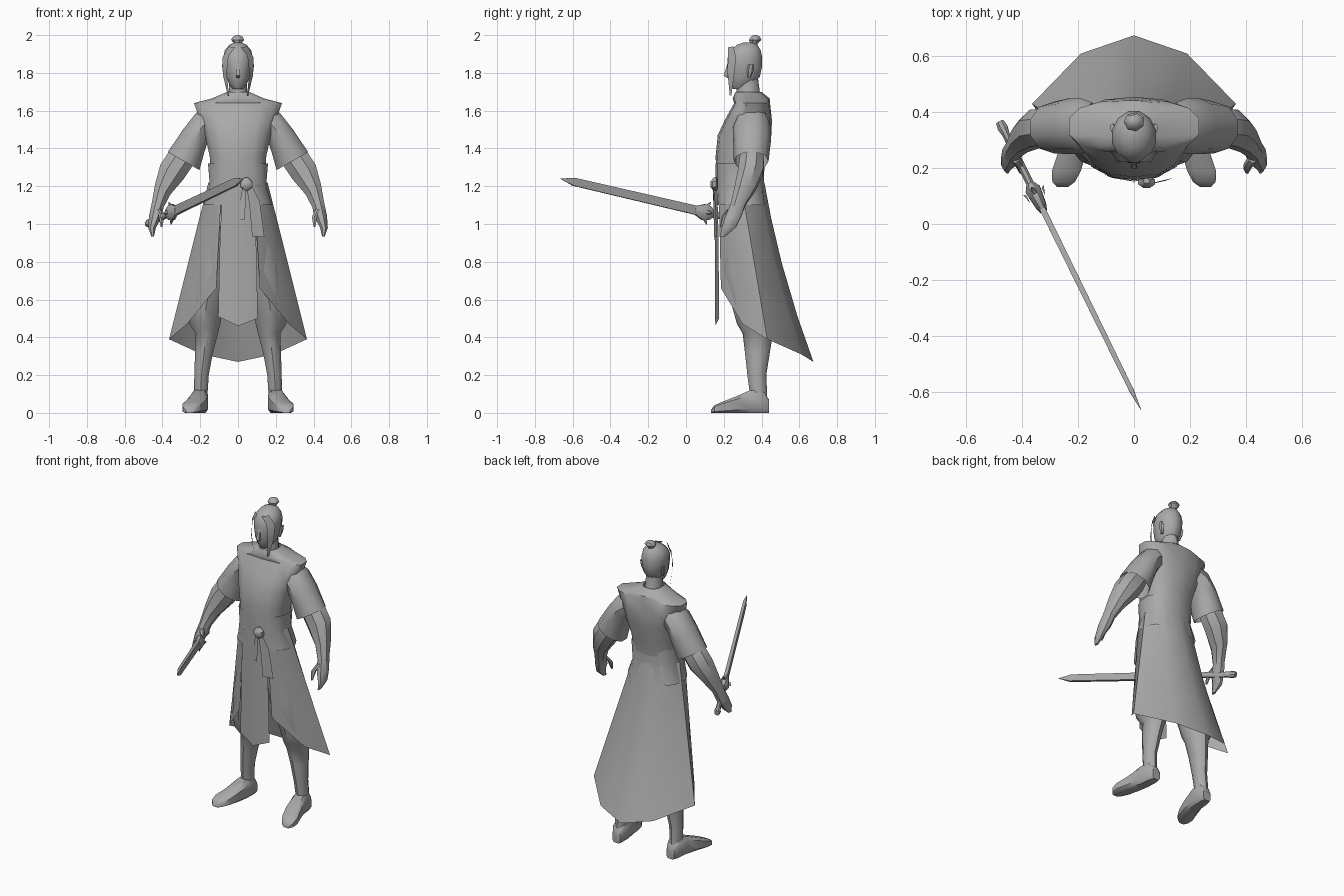
import bpy, math
from mathutils import Vector as V

grey = bpy.data.materials.new("plain grey")
grey.diffuse_color = (0.4, 0.4, 0.4, 1)


def make(name, verts, faces, angle=40):
    me = bpy.data.meshes.new(name)
    me.from_pydata([tuple(v) for v in verts], [], faces)
    me.materials.append(grey)
    ob = bpy.data.objects.new(name, me)
    bpy.context.collection.objects.link(ob)
    bpy.ops.object.select_all(action='DESELECT')
    ob.select_set(True)
    bpy.context.view_layer.objects.active = ob
    bpy.ops.object.mode_set(mode='EDIT')
    bpy.ops.mesh.select_all(action='SELECT')
    bpy.ops.mesh.normals_make_consistent(inside=False)
    bpy.ops.object.mode_set(mode='OBJECT')
    bpy.ops.object.shade_smooth_by_angle(angle=math.radians(angle))
    return ob


def loft(name, rings, sides=10, power=1.0, caps=(True, True), mirror=False, angle=40):
    """Skin through rings given as (centre, half axis u, half axis v)."""
    verts = []
    for c, u, v in rings:
        for i in range(sides):
            a = 2 * math.pi * (i + 0.5) / sides
            k, s = (math.copysign(abs(t) ** power, t) for t in (math.cos(a), math.sin(a)))
            verts.append(V(c) + V(u) * k + V(v) * s)
    n = len(rings)
    faces = [(r * sides + i, r * sides + (i + 1) % sides,
              (r + 1) * sides + (i + 1) % sides, (r + 1) * sides + i)
             for r in range(n - 1) for i in range(sides)]
    if caps[0]:
        faces.append(tuple(range(sides))[::-1])
    if caps[1]:
        faces.append(tuple(range((n - 1) * sides, n * sides)))
    if not mirror:
        return make(name, verts, faces, angle)
    make("left_" + name, verts, faces, angle)
    make("right_" + name, [(-p.x, p.y, p.z) for p in verts],
         [f[::-1] for f in faces], angle)


def flat(rows):
    """Level rings from (y, z, half width, half depth)."""
    return [((0, y, z), (rx, 0, 0), (0, ry, 0)) for y, z, rx, ry in rows]


def limb(rows):
    """Tilted rings from (x, y, z, ux, uz, half depth)."""
    return [((x, y, z), (ux, 0, uz), (0, ry, 0)) for x, y, z, ux, uz, ry in rows]


def sheet(name, rows, angle=40):
    w = len(rows[0])
    faces = [(r * w + i, r * w + i + 1, (r + 1) * w + i + 1, (r + 1) * w + i)
             for r in range(len(rows) - 1) for i in range(w - 1)]
    return make(name, [p for row in rows for p in row], faces, angle)


# Jacket body with wide shoulder caps
loft("jacket", flat([(.33, 1.70, .058, .068), (.345, 1.665, .14, .098), (.35, 1.64, .238, .095),
                     (.33, 1.55, .205, .125), (.31, 1.47, .178, .142), (.29, 1.36, .153, .133),
                     (.285, 1.24, .146, .125)]), sides=14, power=.8, caps=(False, False))
# Waist sash and short jacket tails
loft("waist_sash", flat([(.285, 1.32, .162, .128), (.285, 1.20, .152, .128),
                         (.295, 1.10, .185, .132)]), sides=14, power=.8, caps=(False, False))

# Long skirt, open at the front, hem dropping to the back
top = [(.085, .172, 1.22), (.13, .2, 1.22), (.157, .29, 1.22), (.1, .39, 1.22), (0, .415, 1.22)]
hem = [(.115, .185, .66), (.27, .3, .47), (.365, .43, .39), (.19, .61, .31), (0, .675, .27)]
rows = []
for t in (0, .2, .45, .75, 1):
    half = [V(a).lerp(V(b), t) for a, b in zip(top, hem)]
    for p in half[3:]:
        p.y -= .1 * t * (1 - t)
    rows.append([V((-p.x, p.y, p.z)) for p in half] + half[-2::-1])
sheet("skirt", rows)

# Hanging front panel with a pointed end
sheet("front_panel", [[(-.08, .165, 1.2), (0, .152, 1.2), (.08, .165, 1.2)],
                      [(-.095, .172, .95), (0, .152, .95), (.095, .172, .95)],
                      [(-.105, .175, .51), (0, .155, .46), (.105, .175, .50)]])

# Sash knot and tails
loft("sash_knot", flat([(.155, 1.175, .012, .01), (.15, 1.195, .033, .022),
                        (.15, 1.225, .033, .022), (.155, 1.245, .012, .01)]), sides=8).location.x = .045
sheet("short_sash_tail", [[(.025, .145, 1.2), (.045, .143, 1.2)],
                          [(-.005, .148, 1.03), (.035, .146, 1.02)]])
sheet("long_sash_tail", [[(.045, .143, 1.2), (.075, .146, 1.2)],
                         [(.06, .146, 1.1), (.115, .155, 1.12)],
                         [(.075, .148, .935), (.14, .165, .93)]])

# Sleeves, forearms, hands and thumbs
loft("sleeve", limb([(.15, .35, 1.545, .03, .075, .085), (.19, .35, 1.515, .035, .075, .10),
                     (.235, .35, 1.44, .06, .062, .10), (.288, .345, 1.333, .088, .05, .092)]),
     sides=10, caps=(True, False), mirror=True)
loft("forearm", limb([(.25, .35, 1.42, .05, .03, .055), (.31, .348, 1.335, .068, .04, .07),
                      (.35, .342, 1.275, .066, .042, .072), (.398, .312, 1.185, .044, .03, .06),
                      (.425, .275, 1.1, .034, .012, .042), (.438, .25, 1.04, .036, .004, .045),
                      (.455, .225, .98, .022, 0, .04), (.452, .195, .935, .008, 0, .015)]),
     sides=8, mirror=True)
loft("thumb", limb([(.425, .235, 1.08, .016, 0, .018), (.405, .205, 1.04, .016, .004, .016),
                    (.405, .185, .985, .006, 0, .006)]), sides=6, mirror=True)

# Loose trousers gathered below the knee, then slim shins
loft("trouser_leg", limb([(.085, .3, 1.05, .08, 0, .10), (.13, .32, .75, .10, 0, .12),
                          (.17, .36, .56, .095, 0, .115), (.175, .37, .47, .085, 0, .10),
                          (.165, .38, .42, .062, 0, .08), (.18, .378, .32, .05, 0, .066),
                          (.193, .375, .2, .04, 0, .05), (.198, .385, .09, .038, 0, .045)]),
     sides=10, mirror=True)
# Shoes
loft("shoe", [((x, y, h / 2), (w, 0, 0), (0, 0, h / 2 / .924 ** .5)) for y, x, w, h in
              [(.44, .195, .028, .07), (.41, .198, .042, .115), (.34, .203, .046, .12),
               (.26, .22, .052, .085), (.19, .242, .054, .058), (.15, .252, .042, .04),
               (.132, .256, .02, .015)]], sides=8, power=.5, mirror=True)

# Head and neck
loft("neck", flat([(.335, 1.62, .07, .075), (.33, 1.69, .052, .062), (.325, 1.78, .048, .055)]))
loft("head", flat([(.285, 1.715, .028, .038), (.293, 1.74, .048, .062), (.306, 1.78, .065, .088),
                   (.31, 1.83, .075, .095), (.312, 1.88, .081, .095), (.316, 1.92, .072, .082),
                   (.325, 1.95, .046, .055), (.33, 1.962, .015, .02)]), sides=12)
loft("nose", flat([(.225, 1.85, .008, .008), (.215, 1.785, .015, .022), (.225, 1.772, .01, .01)]), sides=4)
loft("ear", limb([(.065, .335, 1.775, .008, 0, .008), (.073, .34, 1.81, .01, 0, .018),
                  (.078, .345, 1.845, .008, 0, .015)]), sides=6, mirror=True)
loft("hair_bun", flat([(.355, 1.935, .02, .02), (.36, 1.955, .02, .02), (.366, 1.975, .037, .034),
                       (.368, 1.992, .026, .024), (.366, 2.0, .008, .008)]), sides=7)
# Locks framing the face
for s, side in ((-1, "left"), (1, "right")):
    sheet(side + "_hair_lock", [[(s * .015, .222, 1.935), (s * .05, .25, 1.94)],
                                [(s * .05, .222, 1.89), (s * .083, .265, 1.88)],
                                [(s * .06, .22, 1.8), (s * .08, .255, 1.79)],
                                [(s * .048, .232, 1.68), (s * .054, .24, 1.68)]])

# Sword held in one hand, pointing forward
butt, tip = V((-.48, .365, 1.0)), V((.025, -.665, 1.24))
axis = (tip - butt).normalized()
flatw = axis.cross(V((0, 0, 1))).normalized()
upw = flatw.cross(axis)


def along(rows):
    return [(butt.lerp(tip, t), flatw * a, upw * b) for t, a, b in rows]


loft("sword_handle", along([(0, .016, .018), (.02, .02, .022), (.04, .015, .018), (.25, .015, .018)]), sides=8)
loft("sword_guard", along([(.215, .016, .02), (.235, .03, .04), (.265, .026, .046),
                           (.29, .022, .032), (.31, .014, .024)]), sides=8)
loft("sword_blade", along([(.27, .015, .034), (.93, .012, .03), (1, .001, .001)]), sides=4, power=1, angle=20)
# Guard prongs
for i in range(4):
    d = (upw if i % 2 else flatw) * (1 if i < 2 else -1)
    e = d.cross(axis)
    base = butt.lerp(tip, .255)
    loft("guard_prong_%d" % (i + 1),
         [(base + d * .03, axis * .018, e * .014),
          (base + d * (.06 if i % 2 else .04) - axis * .02, axis * .003, e * .003)], sides=4)
